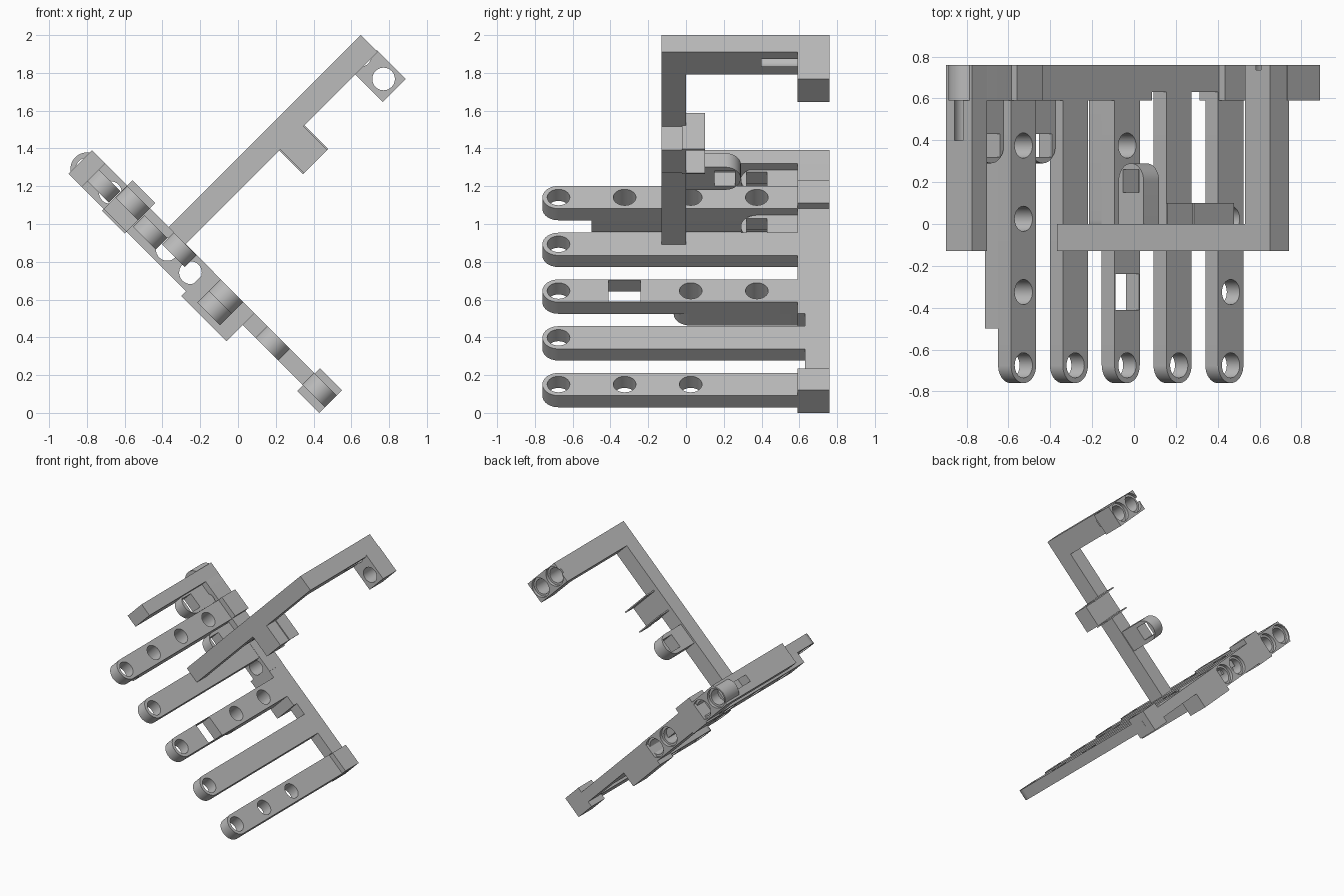
import bpy, bmesh, math
from mathutils import Matrix

cube = bpy.data.objects.get("Cube")
if cube:
    bpy.data.objects.remove(cube, do_unlink=True)

grey = bpy.data.materials.new("plain_grey")
grey.use_nodes = True
COL = (0.5, 0.5, 0.5, 1)
grey.diffuse_color = COL
grey.node_tree.nodes["Principled BSDF"].inputs["Base Color"].default_value = COL

# Everything is built flat as (u, y, n), then tilted about y at the end
ORDER = {"n": lambda a, b, t: (a, b, t),
         "u": lambda a, b, t: (t, b, a),
         "y": lambda a, b, t: (a, t, b)}
parts = []


def prism(name, pts, lo, hi, axis="n"):
    bm = bmesh.new()
    f = ORDER[axis]
    rings = [[bm.verts.new(f(a, b, t)) for a, b in pts] for t in (lo, hi)]
    bm.faces.new(rings[0])
    bm.faces.new(rings[1])
    for i in range(len(pts)):
        j = (i + 1) % len(pts)
        bm.faces.new((rings[0][i], rings[0][j], rings[1][j], rings[1][i]))
    bmesh.ops.recalc_face_normals(bm, faces=bm.faces)
    me = bpy.data.meshes.new(name)
    bm.to_mesh(me)
    bm.free()
    me.materials.append(grey)
    ob = bpy.data.objects.new(name, me)
    bpy.context.scene.collection.objects.link(ob)
    parts.append(ob)
    return ob


def box(name, u, y, n):
    return prism(name, [(u[0], y[0]), (u[1], y[0]), (u[1], y[1]), (u[0], y[1])], *n)


def arc(a, b, r, start, end, steps):
    span = math.radians(end - start)
    return [(a + r * math.cos(math.radians(start) + span * i / steps),
             b + r * math.sin(math.radians(start) + span * i / steps)) for i in range(steps + 1)]


def tongue(name, centre, tip, back, lo, hi, axis="n"):
    """Bar along y with a rounded front end."""
    pts = arc(centre, tip + R, R, 180, 360, 20) + [(centre + R, back), (centre - R, back)]
    return prism(name, pts, lo, hi, axis)


def rod(a, b, r, lo, hi, axis="n"):
    return prism("cutter", arc(a, b, r, 0, 360, 32)[:-1], lo, hi, axis)


def cut(ob, cutters):
    for c in cutters:
        m = ob.modifiers.new("cut", "BOOLEAN")
        m.operation, m.solver, m.object = "DIFFERENCE", "EXACT", c
    bpy.context.view_layer.update()
    ev = ob.evaluated_get(bpy.context.evaluated_depsgraph_get())
    me = bpy.data.meshes.new_from_object(ev)
    ob.modifiers.clear()
    ob.data = me
    for c in cutters:
        parts.remove(c)
        bpy.data.objects.remove(c, do_unlink=True)


R = 0.085
PITCH = 0.35
LOW, MID, TOP = 0.26, 0.347, 0.434
BACK, EDGE = 0.59, 0.76
holes_y = [-0.675 + PITCH * i for i in range(4)]

# Five comb teeth, counted from the low end, with their hole rows
tooth_u = [0.22 - PITCH * i for i in range(5)]
rows = [holes_y[:3], holes_y[:1], [holes_y[0]] + holes_y[2:], holes_y[:1], holes_y]
for i, (u, row) in enumerate(zip(tooth_u, rows)):
    tooth = tongue(f"tooth_{i + 1}", u, -0.76, 0.7, MID, TOP)
    cutters = [rod(u, y, 0.06, 0.2, 0.6) for y in row]
    if i == 2:
        cutters.append(box("cutter", (u - 0.08, u + 0.08),
                           (holes_y[1] - R, holes_y[1] + R), (0.2, 0.6)))
    cut(tooth, cutters)

# Under-bars below the third and fifth teeth
u = tooth_u[2]
cut(tongue("under_bar_middle", u, -0.065, 0.65, LOW, MID),
    [rod(u, y, 0.06, 0.2, 0.6) for y in holes_y[2:]])
u = tooth_u[4]
cut(box("under_bar_upper", (u - R, u + R), (-0.5, 0.65), (LOW, MID)),
    [rod(u, y, 0.06, 0.2, 0.6) for y in holes_y[1:]])

# Short side tabs with square windows
for side in (-1, 1):
    u = tooth_u[4] + side * PITCH / 2
    cut(tongue(f"side_tab_{'upper' if side < 0 else 'lower'}", u, 0.29, 0.65, 0.303, 0.39),
        [box("cutter", (u - 0.06, u + 0.06), (0.32, 0.43), (0.2, 0.6))])


def socket(u, n):
    """Through bore along y with a shallow counterbore at the back."""
    return [rod(u, n, 0.06, 0.4, 0.9, "y"), rod(u, n, 0.077, EDGE - 0.025, 0.9, "y")]


# Back spine of the comb
box("spine_low_block", (0.14, 0.304), (BACK, EDGE), (0.304, 0.474))
box("spine_thin_bar", (-0.32, 0.15), (0.63, EDGE), (MID, TOP))
box("spine_middle_block", (-0.65, -0.311), (BACK, EDGE), (0.226, TOP))
box("spine_upper_block", (-1.265, -1.095), (BACK, EDGE), (0.248, 0.476))
lower = box("spine_lower_sockets", (-1.1, -0.62), (BACK, EDGE), (LOW, 0.436))
cut(lower, socket(-0.703, MID) + socket(-0.877, MID))
upper = prism("spine_upper_sockets",
              arc(-1.478, 0.348, 0.088, 90, 270, 20) + [(-1.26, LOW), (-1.26, 0.436)],
              BACK, EDGE, "y")
cut(upper, socket(-1.303, MID) + socket(-1.478, MID))

# Arm at the high end of the comb
end_arm = box("end_arm", (-1.53, -1.43), (-0.13, EDGE), (LOW, 0.437))
cut(end_arm, socket(-1.478, MID))

# Tall post, top beam and its socket block
box("post", (-0.955, -0.827), (-0.13, 0), (TOP, 1.874))
beam = box("top_beam", (-0.955, -0.827), (-0.13, EDGE), (1.706, 1.874))
cut(beam, socket(-0.88, 1.795))
head = box("top_socket_block", (-0.84, -0.622), (BACK, EDGE), (1.706, 1.878))
cut(head, socket(-0.705, 1.795) + socket(-0.88, 1.795))

# Post fittings: side block, two thin cheeks and a rounded tab
box("post_block", (-0.827, -0.65), (-0.13, 0), (1.145, 1.318))
for name, n in (("cheek_low", 1.137), ("cheek_high", 1.316)):
    box(name, (-0.92, -0.65), (-0.02, 0.1), (n, n + 0.01))
tab = tongue("post_tab", 0.92, 0.29 - 2 * R, 0, -0.94, -0.84, "u")
bpy.data.objects.remove(parts.pop(), do_unlink=True)
tab = prism("post_tab", arc(0.92, 0.29 - R, R, 0, 180, 20) + [(0.92 - R, -0.02), (0.92 + R, -0.02)],
            -0.94, -0.835, "u")
cut(tab, [prism("cutter", [(0.865, 0.15), (0.975, 0.15), (0.975, 0.26), (0.865, 0.26)],
                -1.1, -0.7, "u")])

# Tilt the whole assembly and shade the round surfaces smooth
tilt = Matrix.Rotation(math.radians(45), 4, "Y")
bpy.ops.object.select_all(action="DESELECT")
for ob in parts:
    ob.data.transform(tilt)
    ob.select_set(True)
bpy.context.view_layer.objects.active = parts[0]
bpy.ops.object.shade_smooth_by_angle(angle=math.radians(30))
